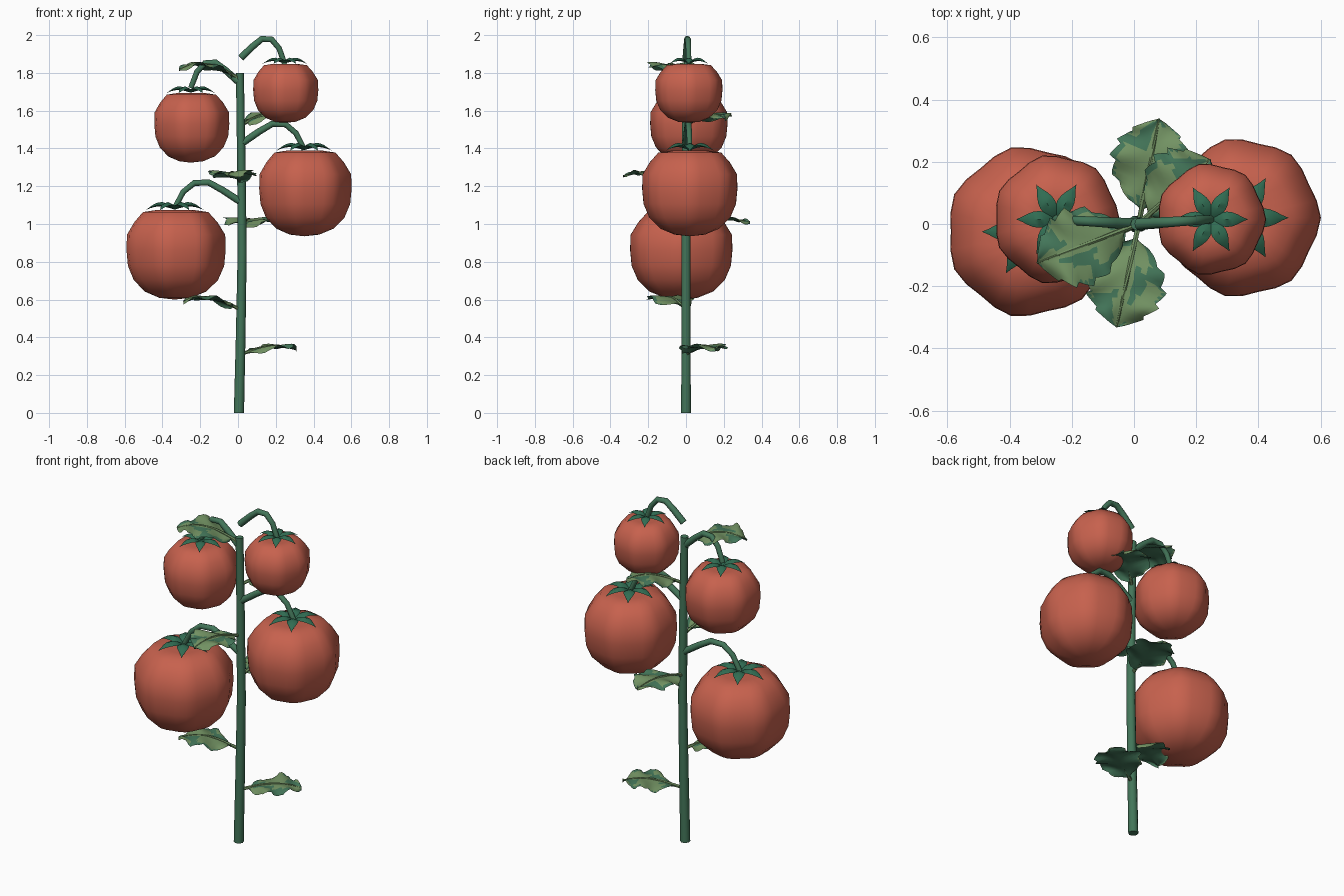
import bpy, bmesh, math
from mathutils import Vector

cube = bpy.data.objects.get("Cube")
if cube:
    bpy.data.objects.remove(cube)


def material(name, rgb):
    m = bpy.data.materials.new(name)
    m.use_nodes = True
    m.diffuse_color = (*rgb, 1)
    m.node_tree.nodes["Principled BSDF"].inputs["Base Color"].default_value = (*rgb, 1)
    return m


RED = material("tomato red", (0.57, 0.12, 0.075))
STEM = material("stem green", (0.056, 0.18, 0.1))
SEPAL = material("sepal green", (0.03, 0.15, 0.085))
LIGHT = material("light leaf green", (0.17, 0.29, 0.125))


def finish(bm, name, mats, angle=70):
    bmesh.ops.remove_doubles(bm, verts=bm.verts, dist=0.0002)
    mesh = bpy.data.meshes.new(name)
    bm.to_mesh(mesh)
    bm.free()
    for m in mats:
        mesh.materials.append(m)
    ob = bpy.data.objects.new(name, mesh)
    bpy.context.collection.objects.link(ob)
    bpy.ops.object.select_all(action='DESELECT')
    ob.select_set(True)
    bpy.context.view_layer.objects.active = ob
    bpy.ops.object.shade_smooth_by_angle(angle=math.radians(angle))
    return ob


def skin(bm, rows, closed=False, rule=None, flip=False):
    """Join rows of points with quads; rule(i, j) picks the material."""
    grid = [[bm.verts.new(p) for p in row] for row in rows]
    n = len(rows[0])
    for i in range(len(grid) - 1):
        for j in range(n if closed else n - 1):
            k = (j + 1) % n
            quad = [grid[i][j], grid[i][k], grid[i + 1][k], grid[i + 1][j]]
            f = bm.faces.new(quad[::-1] if flip else quad)
            f.material_index = rule(i, j) if rule else 0
    return grid


def tube(bm, path, r0, r1, sides=10, index=0):
    pts = [Vector(p) for p in path]
    rows = []
    for i, p in enumerate(pts):
        d = (pts[min(i + 1, len(pts) - 1)] - pts[max(i - 1, 0)]).normalized()
        u = d.cross(Vector((0, 1, 0.01))).normalized()
        v = d.cross(u)
        r = r0 + (r1 - r0) * i / (len(pts) - 1)
        turns = [2 * math.pi * k / sides for k in range(sides)]
        rows.append([p + r * (u * math.cos(a) + v * math.sin(a)) for a in turns])
    grid = skin(bm, rows, True, lambda i, j: index)
    bm.faces.new(grid[0][::-1]).material_index = index
    bm.faces.new(grid[-1]).material_index = index


# Main stem
bm = bmesh.new()
tube(bm, [(0.005, 0, 0), (0.014, 0, 0.4), (0.022, 0, 0.85), (0.018, 0, 1.3), (0.01, 0, 1.8)], 0.027, 0.021)
finish(bm, "main_stem", [STEM], 50)

# Fruit profile as (radius, height) fractions
PROFILE = [(0, 0), (0.32, 0.02), (0.62, 0.09), (0.85, 0.22), (0.97, 0.38), (1, 0.56),
           (0.99, 0.73), (0.84, 0.87), (0.66, 0.985), (0.36, 1.01), (0, 0.98)]


def tomato(name, x, y, z0, z1, radius):
    bm = bmesh.new()
    rows = []
    for r, h in PROFILE:
        row = []
        for k in range(28):
            a = 2 * math.pi * k / 28
            rr = radius * r * (1 + 0.03 * math.cos(7 * a))
            row.append((x + rr * math.cos(a), y + 1.03 * rr * math.sin(a), z0 + h * (z1 - z0)))
        rows.append(row)
    skin(bm, rows, True)
    finish(bm, name + "_tomato", [RED])


def calyx(name, x, y, z, length):
    """Six ridged, arching sepals."""
    bm = bmesh.new()
    for k in range(6):
        a = k * math.pi / 3
        out, side = Vector((math.cos(a), math.sin(a), 0)), Vector((-math.sin(a), math.cos(a), 0))
        rows = []
        for i in range(8):
            t = i / 7
            w = length * (0.03 + 0.18 * math.sin(math.pi * t ** 0.85)) * (1 - t ** 6)
            lift = 0.05 + 0.17 * math.sin(math.pi * t) - 0.03 * t
            c = Vector((x, y, z)) + out * length * t + Vector((0, 0, length * lift))
            up = Vector((0, 0, w * 0.45))
            rows.append([c - side * w, c - up * 0.6, c + side * w, c + up])
        skin(bm, rows, True)
    finish(bm, name + "_calyx", [SEPAL], 45)


ARCH = [(0, 0), (0.27, 0.06), (0.48, 0.1), (0.7, 0.097), (0.87, 0.05), (1, -0.035)]


def fruit_stalk(name, x0, z0, x1, y1):
    bm = bmesh.new()
    tube(bm, [(x0 + (x1 - x0) * t, y1 * t, z0 + h) for t, h in ARCH], 0.019, 0.014)
    finish(bm, name + "_fruit_stalk", [STEM], 50)


# name, centre x, y, bottom, top, radius, stalk start x, stalk start z
FRUITS = [("lower_right", -0.335, -0.025, 0.6, 1.07, 0.262, 0.01, 1.12),
          ("middle_left", 0.35, 0.02, 0.935, 1.385, 0.244, 0.025, 1.43),
          ("upper_right", -0.25, 0.015, 1.325, 1.69, 0.198, 0, 1.755),
          ("top_left", 0.248, 0.015, 1.535, 1.845, 0.172, 0.015, 1.88)]
for name, x, y, z0, z1, r, sx, sz in FRUITS:
    tomato(name, x, y, z0, z1, r)
    calyx(name, x, y, z1, 0.05 + 0.4 * r)
    fruit_stalk(name, sx, sz, x, y)


def leaf(name, angle, z, length, rise):
    """Toothed, rippled blade with a patchy top, a dark underside and a midrib."""
    a = math.radians(angle)
    out, side = Vector((math.cos(a), math.sin(a), 0)), Vector((-math.sin(a), math.cos(a), 0))
    base = Vector((0.015, 0, z))
    n, m = 24, 12

    def height(t):
        return rise * (1.15 * math.sin(math.pi * min(t, 0.9) * 0.6) - 0.55 * t ** 3)

    def point(i, j, drop):
        t, s = i / n, 2 * j / m - 1
        width = 0.135 * max(0, math.sin(math.pi * max(0, (t - 0.12) / 0.88) ** 0.85)) ** 0.75
        width *= 1 - 0.16 * (i % 4) / 3
        ripple = 0.014 * abs(s) * math.sin(17 * t + 2 * s + angle) + 0.016 * s * s - 0.02 * abs(s) ** 3
        reach = length * t + 0.03 * abs(s) * math.sin(math.pi * t)
        return (base + out * reach + side * s * width
                + Vector((0, 0, height(t) + ripple - drop * (1 - abs(s)))))

    def patch(i, j):
        t, s = (i + 0.5) / n, 2 * (j + 0.5) / m - 1
        wave = math.sin(9 * t + 3 * s + angle) + 0.7 * math.sin(6 * s - 5 * t)
        return 1 if wave > -0.25 or abs(s) < 0.1 else 0

    bm = bmesh.new()
    for drop, rule, flip in ((0, patch, True), (0.008, None, False)):
        rows = [[point(i, j, drop) for j in range(m + 1)] for i in range(3, n + 1)]
        skin(bm, rows, False, rule, flip)
    bmesh.ops.dissolve_degenerate(bm, dist=0.0002, edges=bm.edges)
    rib = [base + out * length * t / 8 + Vector((0, 0, height(t / 8))) for t in range(9)]
    tube(bm, rib, 0.01, 0.003, 6, 1)
    finish(bm, name + "_leaf", [STEM, LIGHT], 50)


for name, angle, z, length, rise in (
        ("lowest_left", 28, 0.31, 0.33, 0.05), ("low_right", 205, 0.545, 0.335, 0.075),
        ("middle_back", 79, 0.98, 0.345, 0.05), ("middle_front", 258, 1.22, 0.34, 0.06),
        ("high_left", 42, 1.52, 0.31, 0.07), ("top_right", 201, 1.765, 0.35, 0.09)):
    leaf(name, angle, z, length, rise)
